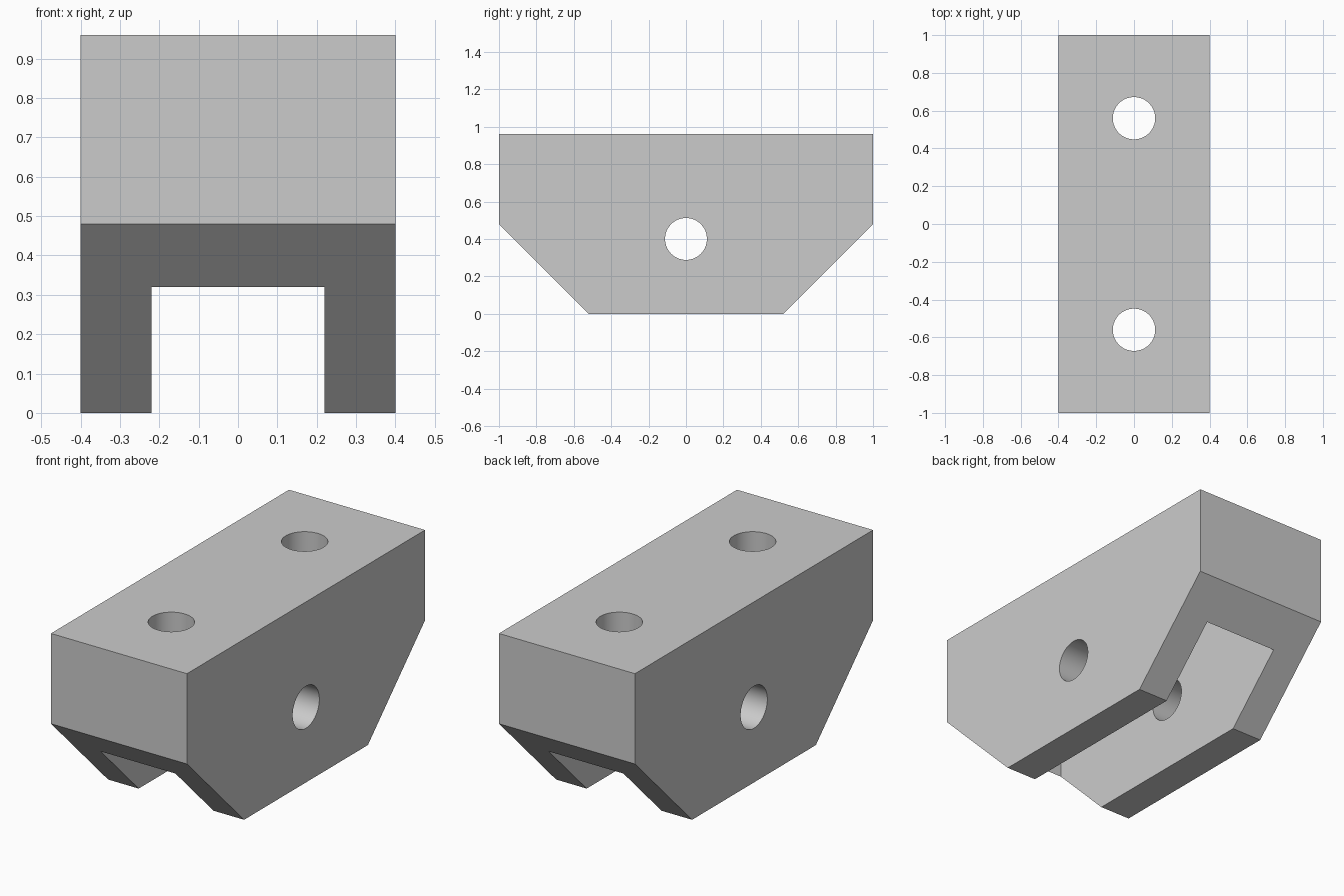
import bpy
import bmesh
import math
from mathutils import Matrix

cube = bpy.data.objects.get("Cube")
if cube:
    bpy.data.objects.remove(cube, do_unlink=True)

# Single plain grey
grey = bpy.data.materials.new("light_grey")
grey.use_nodes = True
colour = (0.6, 0.6, 0.6, 1)
grey.diffuse_color = colour
grey.node_tree.nodes["Principled BSDF"].inputs["Base Color"].default_value = colour


def add_object(name, bm):
    bmesh.ops.recalc_face_normals(bm, faces=bm.faces)
    mesh = bpy.data.meshes.new(name)
    bm.to_mesh(mesh)
    bm.free()
    mesh.materials.append(grey)
    obj = bpy.data.objects.new(name, mesh)
    bpy.context.collection.objects.link(obj)
    return obj


def drill(name, location, axis, length):
    bm = bmesh.new()
    turn = Matrix.Rotation(math.pi / 2, 4, "Y") if axis == "X" else Matrix()
    bmesh.ops.create_cone(bm, cap_ends=True, segments=64, radius1=0.112, radius2=0.112,
                          depth=length, matrix=Matrix.Translation(location) @ turn)
    return add_object(name, bm)


# Bracket body: side outline with chamfered lower corners, extruded across x
outline = [(-0.52, 0), (0.52, 0), (1, 0.48), (1, 0.96), (-1, 0.96), (-1, 0.48)]
bm = bmesh.new()
side = bm.faces.new([bm.verts.new((-0.4, y, z)) for y, z in outline])
extruded = bmesh.ops.extrude_face_region(bm, geom=[side])["geom"]
bmesh.ops.translate(bm, vec=(0.8, 0, 0),
                    verts=[v for v in extruded if isinstance(v, bmesh.types.BMVert)])
body = add_object("bracket_body", bm)

# Deep pocket open at the bottom and through both chamfers
bm = bmesh.new()
bmesh.ops.create_cube(bm, size=1, matrix=Matrix.Translation((0, 0, 0.3))
                      @ Matrix.Diagonal((0.44, 1.68, 1, 1)))
cutters = [add_object("pocket_cutter", bm)]

# Cross pin hole and two mounting holes
cutters.append(drill("pin_hole_cutter", (0, 0, 0.4), "X", 1.2))
for name, y in (("front", -0.56), ("back", 0.56)):
    cutters.append(drill(name + "_mounting_hole_cutter", (0, y, 0.85), "Z", 0.5))

bpy.context.view_layer.objects.active = body
for cutter in cutters:
    cut = body.modifiers.new(cutter.name, "BOOLEAN")
    cut.operation = "DIFFERENCE"
    cut.solver = "EXACT"
    cut.object = cutter
    bpy.ops.object.modifier_apply(modifier=cut.name)
for cutter in cutters:
    bpy.data.objects.remove(cutter, do_unlink=True)

# Smooth hole walls, sharp block edges
bpy.ops.object.select_all(action="DESELECT")
body.select_set(True)
bpy.ops.object.shade_smooth_by_angle(angle=math.radians(30))
